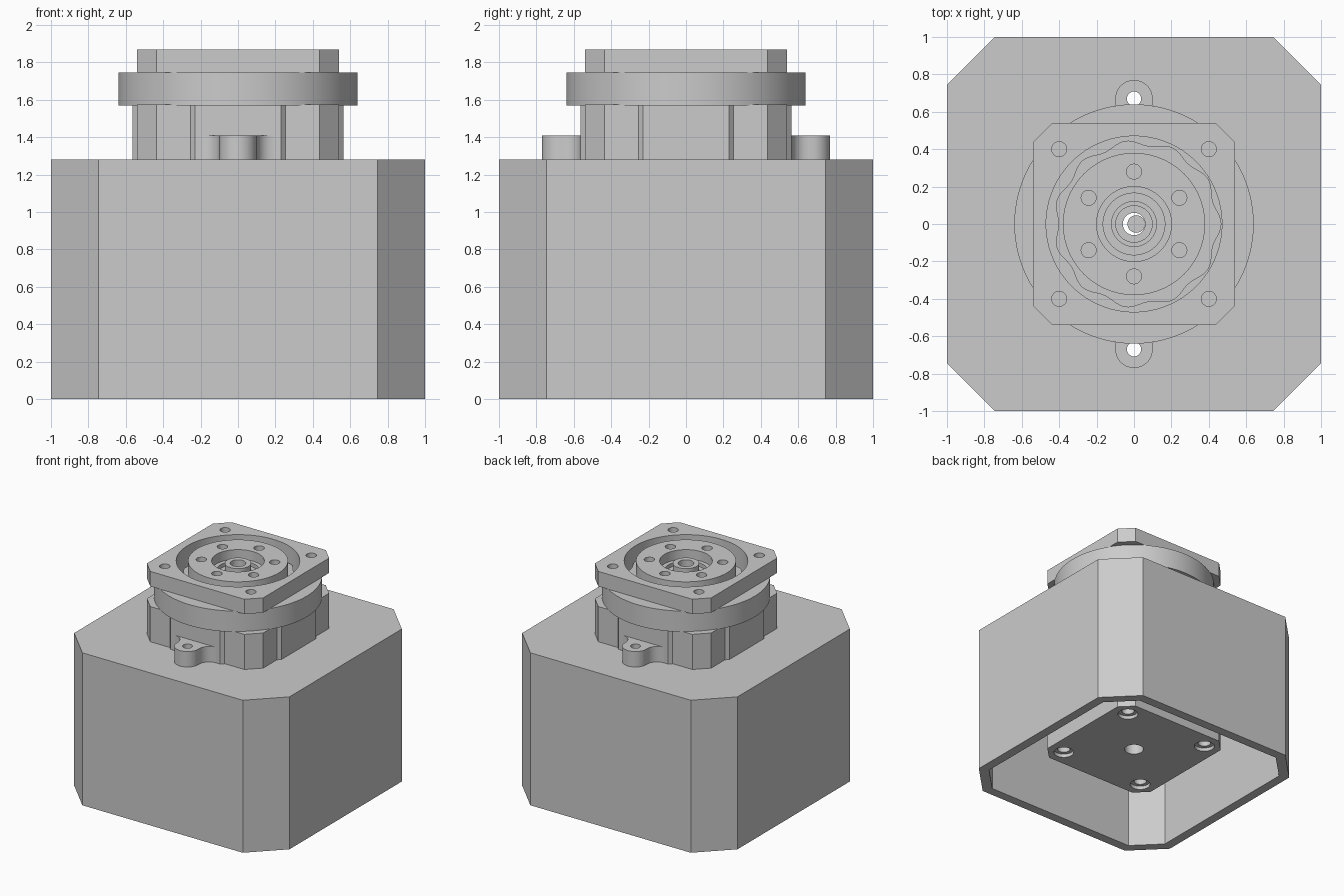
import bpy, bmesh
from math import sin, cos, pi, radians

cube = bpy.data.objects.get("Cube")
if cube:
    bpy.data.objects.remove(cube, do_unlink=True)

grey = bpy.data.materials.new("machined_grey")
grey.use_nodes = True
COLOUR = (0.6, 0.6, 0.6, 1)
grey.diffuse_color = COLOUR
grey.node_tree.nodes["Principled BSDF"].inputs["Base Color"].default_value = COLOUR


def finish(name, bm):
    bmesh.ops.recalc_face_normals(bm, faces=bm.faces)
    mesh = bpy.data.meshes.new(name)
    bm.to_mesh(mesh)
    bm.free()
    mesh.materials.append(grey)
    ob = bpy.data.objects.new(name, mesh)
    bpy.context.collection.objects.link(ob)
    return ob


def prism(name, outline, low, high):
    """Extrude a flat outline upward."""
    bm = bmesh.new()
    face = bm.faces.new([bm.verts.new((x, y, low)) for x, y in outline])
    out = bmesh.ops.extrude_face_region(bm, geom=[face])["geom"]
    for v in out:
        if isinstance(v, bmesh.types.BMVert):
            v.co.z = high
    return finish(name, bm)


def lathe(name, profile, sides=96):
    """Revolve a closed (radius, height) loop about the z axis."""
    bm = bmesh.new()
    rings = [[bm.verts.new((r * cos(2 * pi * i / sides), r * sin(2 * pi * i / sides), z))
              for r, z in profile] for i in range(sides)]
    n = len(profile)
    for i in range(sides):
        a, b = rings[i], rings[(i + 1) % sides]
        for j in range(n):
            k = (j + 1) % n
            bm.faces.new((a[j], b[j], b[k], a[k]))
    return finish(name, bm)


def circle(r, x=0, y=0, sides=32):
    return [(x + r * cos(2 * pi * i / sides), y + r * sin(2 * pi * i / sides))
            for i in range(sides)]


def four_sides(side):
    """Repeat the outline of one side around the square."""
    points = []
    for k in range(4):
        c, s = round(cos(k * pi / 2)), round(sin(k * pi / 2))
        points += [(x * c - y * s, x * s + y * c) for x, y in side]
    return points


def chamfered(half, flat):
    return four_sides([(-flat, -half), (flat, -half)])


def cut(ob, outline, low, high):
    """Subtract a prism and bake the result."""
    cutter = prism("cutter", outline, low, high)
    cutter.hide_render = True
    mod = ob.modifiers.new("cut", "BOOLEAN")
    mod.operation, mod.solver, mod.object = "DIFFERENCE", "EXACT", cutter
    bpy.context.view_layer.update()
    graph = bpy.context.evaluated_depsgraph_get()
    baked = bpy.data.meshes.new_from_object(ob.evaluated_get(graph))
    ob.modifiers.clear()
    ob.data = baked
    bpy.data.objects.remove(cutter, do_unlink=True)


CORNERS = [(x, y) for x in (-0.4, 0.4) for y in (-0.4, 0.4)]
EAR_Y = 0.67

# Outer housing, open underneath
housing = prism("housing", chamfered(1, 0.745), 0, 1.28)
cut(housing, chamfered(0.92, 0.712), -1, 1.2)
cut(housing, chamfered(0.5, 0.42), 1, 2)
for y in (-EAR_Y, EAR_Y):
    cut(housing, circle(0.038, 0, y), 1, 2)

# Motor block inside the housing, with counterbored screws underneath
motor = prism("motor_block", chamfered(0.54, 0.437), 0.22, 1.25)
cut(motor, circle(0.075), 0, 2)
for x, y in CORNERS:
    cut(motor, circle(0.08, x, y), 0, 0.25)
    cut(motor, circle(0.05, x, y), 0, 0.4)

# Gear case with a raised pad on each side
pad = [(-0.437, -0.54), (-0.255, -0.54), (-0.23, -0.565),
       (0.23, -0.565), (0.255, -0.54), (0.437, -0.54)]
case = prism("gear_case", four_sides(pad), 1.25, 1.575)
cut(case, circle(0.075), 1, 2)

# Mounting ears: a rounded tip flaring into the case
tip = [(0.1 * cos(radians(a)), -EAR_Y + 0.1 * sin(radians(a))) for a in range(-170, -5, 10)]
flare = [(0.1 + 0.09 * (1 - cos(radians(a))), -0.655 + 0.09 * sin(radians(a)))
         for a in range(0, 91, 15)]
flare.append((0.19, -0.55))
ear_outline = [(-x, y) for x, y in reversed(flare)] + tip + flare
for name, sign in (("front_ear", 1), ("back_ear", -1)):
    ear = prism(name, [(x * sign, y * sign) for x, y in ear_outline], 1.27, 1.41)
    cut(ear, circle(0.038, 0, -EAR_Y * sign), 1, 2)

# Round collar and square flange above it
lathe("collar", [(0.47, 1.57), (0.64, 1.57), (0.64, 1.745), (0.47, 1.745)])
flange = prism("top_flange", chamfered(0.54, 0.437), 1.745, 1.87)
cut(flange, circle(0.47, sides=96), 1, 2)
for x, y in CORNERS:
    cut(flange, circle(0.04, x, y), 1.77, 2)

# Wavy gear disc in the groove, slightly off centre
wave = []
for i in range(176):
    t = 2 * pi * i / 176
    r = 0.435 + 0.014 * cos(11 * t)
    wave.append((0.018 + r * cos(t), r * sin(t)))
gear = prism("wavy_gear", wave, 1.62, 1.74)
cut(gear, circle(0.12), 1, 2)

# Output disc with stepped recess and six bolt holes
output = lathe("output_disc", [(0.12, 1.7), (0.38, 1.7), (0.38, 1.87), (0.2, 1.87),
                               (0.2, 1.79), (0.165, 1.79), (0.165, 1.76), (0.12, 1.76)])
for k in range(6):
    a = radians(30 + 60 * k)
    cut(output, circle(0.04, 0.28 * cos(a), 0.28 * sin(a)), 1.75, 2)

# Hollow hub and the shaft end inside it
lathe("hub", [(0.06, 1.56), (0.125, 1.56), (0.125, 1.75), (0.1, 1.75),
              (0.1, 1.85), (0.06, 1.85)], 48)
prism("shaft", circle(0.047, 0.012), 0.9, 1.65)

# Smooth round walls, keep hard edges
for ob in bpy.context.collection.objects:
    if ob.type == "MESH" and ob.data.materials and ob.data.materials[0] == grey:
        ob.data.shade_smooth()
        ob.data.set_sharp_from_angle(angle=radians(30))
